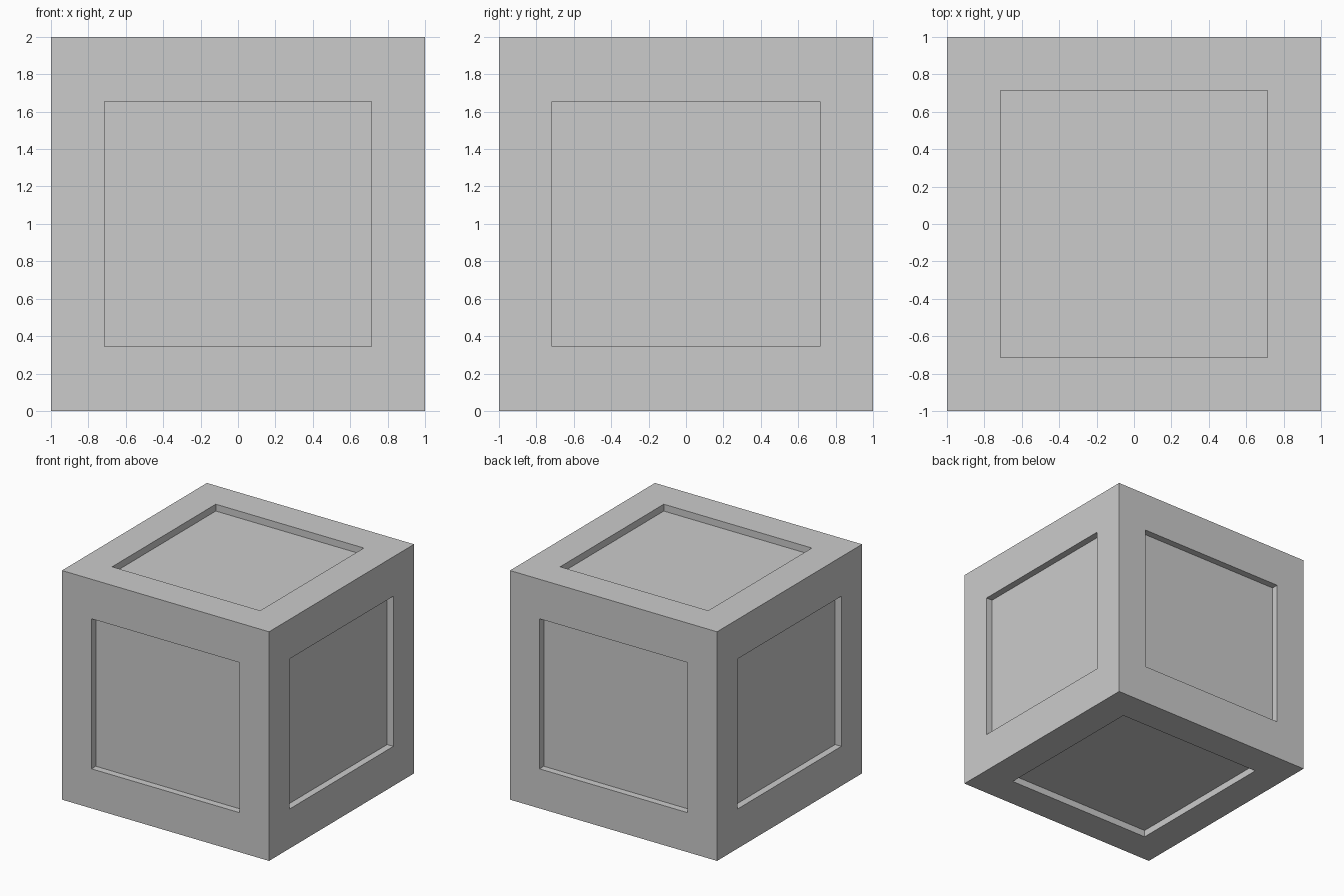
import bpy, bmesh
from mathutils import Vector

if "Cube" in bpy.data.objects:
    bpy.data.objects.remove(bpy.data.objects["Cube"])

HALF = 1.0          # half size of the crate
PANEL = 0.715       # half width of every recessed panel
PANEL_H = 0.655     # half height of the side panels
DEPTH = 0.06        # how far the panels sit below the frame

# Crate body: a cube whose six faces are inset and sunk into panels
bm = bmesh.new()
bmesh.ops.create_cube(bm, size=2 * HALF)

for face in list(bm.faces):
    n = face.normal.copy()
    is_side = abs(n.z) < 0.5

    # Frame border around the panel
    bmesh.ops.inset_individual(bm, faces=[face], thickness=0.2)
    for v in face.verts:
        p = Vector([0.0 if abs(n[i]) > 0.5 else (PANEL if v.co[i] > 0 else -PANEL)
                    for i in range(3)])
        if is_side:
            p.z = PANEL_H if v.co.z > 0 else -PANEL_H
        v.co = p + n * HALF

    # Sink the panel straight in
    bmesh.ops.inset_individual(bm, faces=[face], thickness=0.0)
    for v in face.verts:
        v.co -= n * DEPTH

# Stand the crate on the ground
bmesh.ops.translate(bm, verts=bm.verts, vec=(0, 0, HALF))
bmesh.ops.recalc_face_normals(bm, faces=bm.faces)

mesh = bpy.data.meshes.new("crate")
bm.to_mesh(mesh)
bm.free()
bpy.context.collection.objects.link(bpy.data.objects.new("crate", mesh))
